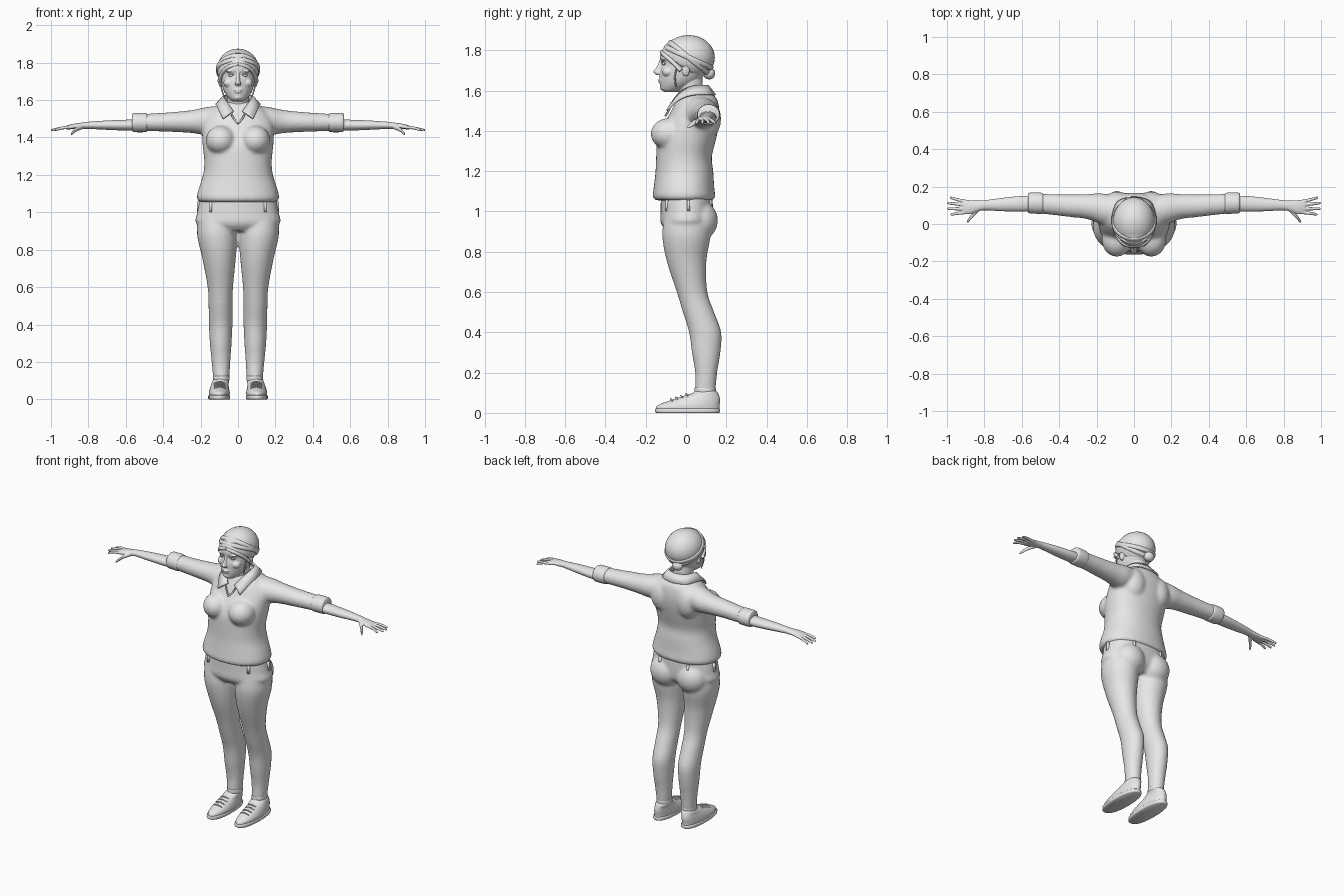
import bpy, bmesh, math
from mathutils import Vector, Matrix

cube = bpy.data.objects.get("Cube")
if cube:
    bpy.data.objects.remove(cube, do_unlink=True)

grey = bpy.data.materials.new("plain grey")
grey.use_nodes = True
grey.diffuse_color = (0.8, 0.8, 0.8, 1)
for node in grey.node_tree.nodes:
    if node.type == 'BSDF_PRINCIPLED':
        node.inputs["Base Color"].default_value = (0.8, 0.8, 0.8, 1)

SIDES = (1, -1)


def spline(rows, steps=4):
    """Smooth curve through rows of numbers."""
    out, last = [], len(rows) - 1
    for i in range(last):
        p0, p1, p2, p3 = (rows[min(max(k, 0), last)] for k in (i - 1, i, i + 1, i + 2))
        for j in range(steps):
            t = j / steps
            out.append([b + (c - a) * t / 2 + (a - 2.5 * b + 2 * c - d / 2) * t * t
                        + (1.5 * (b - c) + (d - a) / 2) * t ** 3
                        for a, b, c, d in zip(p0, p1, p2, p3)])
    return out + [list(rows[-1])]


def loft(bm, rings, axis='z', side=1, power=2, n=28):
    """Skin rings of (position, centre, centre, radius, radius) along an axis."""
    loops = []
    for t, a, b, ra, rb in spline(rings):
        loop = []
        for k in range(n):
            c, s = math.cos(math.tau * k / n), math.sin(math.tau * k / n)
            u = a + ra * math.copysign(abs(c) ** (2 / power), c)
            v = b + rb * math.copysign(abs(s) ** (2 / power), s)
            x, y, z = (u, v, t) if axis == 'z' else (t, u, v)
            loop.append(bm.verts.new((side * x, y, z)))
        loops.append(loop)
    for p, q in zip(loops, loops[1:]):
        for k in range(n):
            m = (k + 1) % n
            bm.faces.new((p[k], p[m], q[m], q[k]))
    bm.faces.new(loops[0][::-1])
    bm.faces.new(loops[-1])


def ball(bm, centre, radii):
    m = Matrix.Translation(centre) @ Matrix.Diagonal((*radii, 1))
    bmesh.ops.create_uvsphere(bm, u_segments=32, v_segments=20, radius=1, matrix=m)


def ball_pair(bm, centre, radii):
    for s in SIDES:
        ball(bm, (s * centre[0], centre[1], centre[2]), radii)


def finish(name, bm, voxel=0, relax=4):
    """Turn the bmesh into an object, optionally fusing its pieces."""
    bmesh.ops.recalc_face_normals(bm, faces=bm.faces)
    mesh = bpy.data.meshes.new(name)
    for f in bm.faces:
        f.smooth = True
    bm.to_mesh(mesh)
    bm.free()
    mesh.materials.append(grey)
    ob = bpy.data.objects.new(name, mesh)
    bpy.context.scene.collection.objects.link(ob)
    if voxel:
        fuse = ob.modifiers.new("fuse", 'REMESH')
        fuse.mode, fuse.voxel_size, fuse.use_smooth_shade = 'VOXEL', voxel, True
        soft = ob.modifiers.new("soften", 'SMOOTH')
        soft.factor, soft.iterations = 0.5, relax
    return ob


def cord(name, points, radius):
    curve = bpy.data.curves.new(name, 'CURVE')
    curve.dimensions, curve.bevel_depth, curve.bevel_resolution = '3D', radius, 2
    curve.use_fill_caps = True
    path = spline(points)
    line = curve.splines.new('POLY')
    line.points.add(len(path) - 1)
    for p, co in zip(line.points, path):
        p.co = (*co, 1)
    curve.materials.append(grey)
    bpy.context.scene.collection.objects.link(bpy.data.objects.new(name, curve))


# Sweater: torso, bust, shoulder blades and sleeves fused together
bm = bmesh.new()
loft(bm, [(1.055, 0, -.01, .205, .143), (1.075, 0, -.01, .22, .155), (1.12, 0, -.01, .212, .15),
          (1.2, 0, -.008, .187, .143), (1.27, 0, -.01, .18, .138), (1.35, 0, .002, .188, .145),
          (1.42, 0, .022, .192, .14), (1.48, 0, .042, .19, .125), (1.53, 0, .052, .165, .11),
          (1.56, 0, .055, .13, .097), (1.59, 0, .05, .08, .078)], power=2.2, n=48)
ball_pair(bm, (.092, -.085, 1.385), (.08, .09, .078))
ball_pair(bm, (.09, .11, 1.46), (.075, .064, .1))
for s in SIDES:
    loft(bm, [(.07, .06, 1.5, .085, .075), (.17, .08, 1.488, .083, .074), (.25, .093, 1.485, .067, .061),
              (.35, .098, 1.483, .06, .053), (.45, .105, 1.481, .055, .048),
              (.52, .11, 1.48, .053, .046)], 'x', s)
finish("sweater", bm, .009, 8)

# Rolled sleeve cuffs
bm = bmesh.new()
for s in SIDES:
    loft(bm, [(.485, .11, 1.48, .05, .045), (.492, .11, 1.48, .056, .051), (.525, .112, 1.48, .057, .052),
              (.558, .112, 1.48, .055, .051), (.566, .112, 1.48, .049, .045)], 'x', s)
finish("sleeve_cuffs", bm)

# Forearms with hands
finger_ends = [(.118, .985, .14), (.1, 1.0, .112), (.081, .998, .082), (.063, .98, .052)]
for s, label in zip(SIDES, ("left", "right")):
    bm = bmesh.new()
    loft(bm, [(.5, .108, 1.468, .043, .031), (.6, .108, 1.466, .042, .029), (.7, .104, 1.466, .036, .025),
              (.8, .1, 1.465, .027, .019), (.84, .095, 1.462, .03, .017), (.88, .09, 1.459, .037, .014),
              (.915, .091, 1.453, .037, .011)], 'x', s)
    for base, tip, drift in finger_ends:
        loft(bm, [(.88, base, 1.456, .009, .009), (.94, (base + drift) / 2, 1.451, .0088, .0085),
                  (tip - .008, drift, 1.44, .0075, .007), (tip, drift, 1.438, .004, .004)], 'x', s, n=12)
    loft(bm, [(.83, .08, 1.458, .014, .013), (.865, .045, 1.443, .014, .012), (.885, .02, 1.425, .011, .01),
              (.893, .01, 1.417, .005, .006)], 'x', s, n=12)
    finish(label + "_forearm_and_hand", bm, .0035, 2)

# Trousers: pelvis, seat and legs fused together
bm = bmesh.new()
loft(bm, [(.9, 0, 0, .12, .095), (.94, 0, .002, .222, .127), (1.0, 0, .004, .217, .13),
          (1.075, 0, .003, .203, .128)], power=2.2, n=48)
ball_pair(bm, (.095, .065, .955), (.1, .093, .1))
for s in SIDES:
    loft(bm, [(.99, .112, .005, .1, .11), (.88, .111, .002, .108, .12), (.75, .101, .003, .089, .098),
              (.6, .0945, .03, .068, .076), (.5, .0935, .062, .064, .078), (.4, .0925, .095, .063, .08),
              (.3, .0925, .1, .058, .071), (.2, .091, .1, .05, .055), (.1, .089, .095, .042, .051)], side=s)
finish("trousers", bm, .009, 6)

# Trouser ankle hems and belt loops
bm = bmesh.new()
for s in SIDES:
    loft(bm, [(.1, .089, .095, .041, .05), (.104, .089, .095, .044, .053), (.12, .089, .095, .044, .053),
              (.125, .089, .095, .041, .05)], side=s)
    for x, y in ((.145, -.094), (.212, .012), (.1, .122)):
        m = Matrix.Translation((s * x, y, 1.03)) @ Matrix.Diagonal((.014, .016, .055, 1))
        bmesh.ops.create_cube(bm, size=1, matrix=m)
finish("hems_and_belt_loops", bm)

# Shoes with soles and laces
for s, label in zip(SIDES, ("left", "right")):
    bm = bmesh.new()
    loft(bm, [(.01, .1, .009, .054, .156), (.035, .1, .011, .056, .155), (.06, .099, .042, .051, .127),
              (.08, .097, .07, .046, .096), (.098, .092, .095, .045, .064), (.108, .091, .097, .04, .055)], side=s)
    finish(label + "_shoe", bm)
    bm = bmesh.new()
    loft(bm, [(0, .101, .008, .054, .156), (.005, .101, .008, .058, .161), (.018, .101, .008, .058, .161),
              (.022, .101, .008, .054, .157)], side=s, power=2.3)
    finish(label + "_sole", bm)
    for i in range(4):
        y = -.075 + i * .025
        z = .066 + (y + .085) / 3
        cord(label + "_lace", [(s * .068, y + .008, z - .011), (s * .098, y, z),
                               (s * .128, y + .008, z - .011)], .004)

# Head: skull, nose, cheeks, lips, chin, ears and neck fused together
bm = bmesh.new()
loft(bm, [(1.592, 0, -.075, .028, .03), (1.605, 0, -.068, .045, .055), (1.63, 0, -.045, .066, .084),
          (1.66, 0, -.027, .08, .104), (1.7, 0, -.011, .089, .119), (1.735, 0, -.002, .094, .119),
          (1.76, 0, -.004, .095, .126), (1.79, 0, -.002, .093, .122), (1.84, 0, 0, .07, .09),
          (1.86, 0, 0, .04, .05)])
loft(bm, [(1.48, 0, .02, .055, .08), (1.52, 0, .032, .064, .08), (1.56, 0, .035, .06, .067),
          (1.6, 0, .025, .058, .062), (1.67, 0, .015, .06, .065)])
loft(bm, [(1.75, 0, -.12, .008, .012), (1.72, 0, -.129, .009, .015), (1.7, 0, -.139, .012, .02),
          (1.69, 0, -.141, .016, .02), (1.678, 0, -.134, .013, .014)], n=16)
ball_pair(bm, (.038, -.109, 1.754), (.028, .014, .007))
ball_pair(bm, (.05, -.09, 1.692), (.028, .028, .024))
ball_pair(bm, (.094, .0, 1.7), (.011, .018, .03))
ball(bm, (0, -.129, 1.653), (.024, .01, .005))
ball(bm, (0, -.127, 1.643), (.02, .01, .006))
ball(bm, (0, -.114, 1.615), (.022, .016, .014))
finish("head_and_neck", bm, .0035, 3)

# Eyes with upper lids
bm = bmesh.new()
ball_pair(bm, (.036, -.107, 1.733), (.016, .012, .008))
finish("eyes", bm)
for s in SIDES:
    cord("eyelid", [(s * .019, -.116, 1.732), (s * .036, -.119, 1.741), (s * .054, -.103, 1.733)], .0025)

# Hair: rounded cap trimmed along the hairline, with a low bun
CROWN, SIZE = Vector((0, .013, 1.764)), (.112, .13, .111)
bm = bmesh.new()
ball(bm, CROWN, SIZE)
bmesh.ops.bisect_plane(bm, geom=bm.verts[:] + bm.edges[:] + bm.faces[:], plane_co=(0, -.12, 1.785),
                       plane_no=(0, .55, .83), clear_inner=True)
bmesh.ops.holes_fill(bm, edges=[e for e in bm.edges if e.is_boundary])
ball(bm, (-.02, .115, 1.685), (.034, .03, .03))
finish("hair", bm)
for s in SIDES:
    cord("swept_hair", [(0, -.118, 1.79), (s * .05, -.107, 1.777), (s * .085, -.07, 1.745),
                        (s * .1, -.025, 1.7)], .011)
    cord("loose_strand", [(s * .093, -.045, 1.72), (s * .09, -.055, 1.67), (s * .075, -.05, 1.62)], .004)

# Head wrap: two crossing tilted bands
for slope, name in ((.45, "lower_band"), (.8, "upper_band")):
    bm = bmesh.new()
    depth = (SIZE[1] ** -2 + (slope / SIZE[2]) ** 2) ** -.5
    up = Vector((0, slope, 1)).normalized()
    n, loops = 56, []
    for i in range(n):
        a = math.tau * i / n
        out = Vector((SIZE[0] * math.cos(a), depth * math.sin(a), -slope * depth * math.sin(a)))
        loops.append([bm.verts.new(CROWN + out + out.normalized() * .007 * math.cos(b) + up * .013 * math.sin(b))
                      for b in (math.tau * k / 10 for k in range(10))])
    for i in range(n):
        p, q = loops[i], loops[(i + 1) % n]
        for k in range(10):
            bm.faces.new((p[k], p[k - 1], q[k - 1], q[k]))
    finish(name, bm)

# Shirt collar: folded strip open at the throat
top = [(.024, -.07, 1.54), (.058, -.03, 1.59), (.076, .03, 1.62), (.058, .088, 1.625), (0, .108, 1.625)]
low = [(.08, -.095, 1.5), (.108, -.035, 1.555), (.117, .035, 1.578), (.085, .12, 1.58), (0, .145, 1.578)]
bm = bmesh.new()
for s in SIDES:
    rows = [[bm.verts.new((s * x, y, z)) for x, y, z in spline(edge)] for edge in (top, low)]
    for k in range(len(rows[0]) - 1):
        bm.faces.new((rows[0][k], rows[0][k + 1], rows[1][k + 1], rows[1][k]))
bmesh.ops.remove_doubles(bm, verts=bm.verts, dist=.0005)
collar = finish("collar", bm)
thick = collar.modifiers.new("thickness", 'SOLIDIFY')
thick.thickness, thick.offset = .009, 0
for s in SIDES:
    cord("neckline", [(s * .035, -.078, 1.525), (s * .022, -.086, 1.5), (0, -.102, 1.475)], .005)
